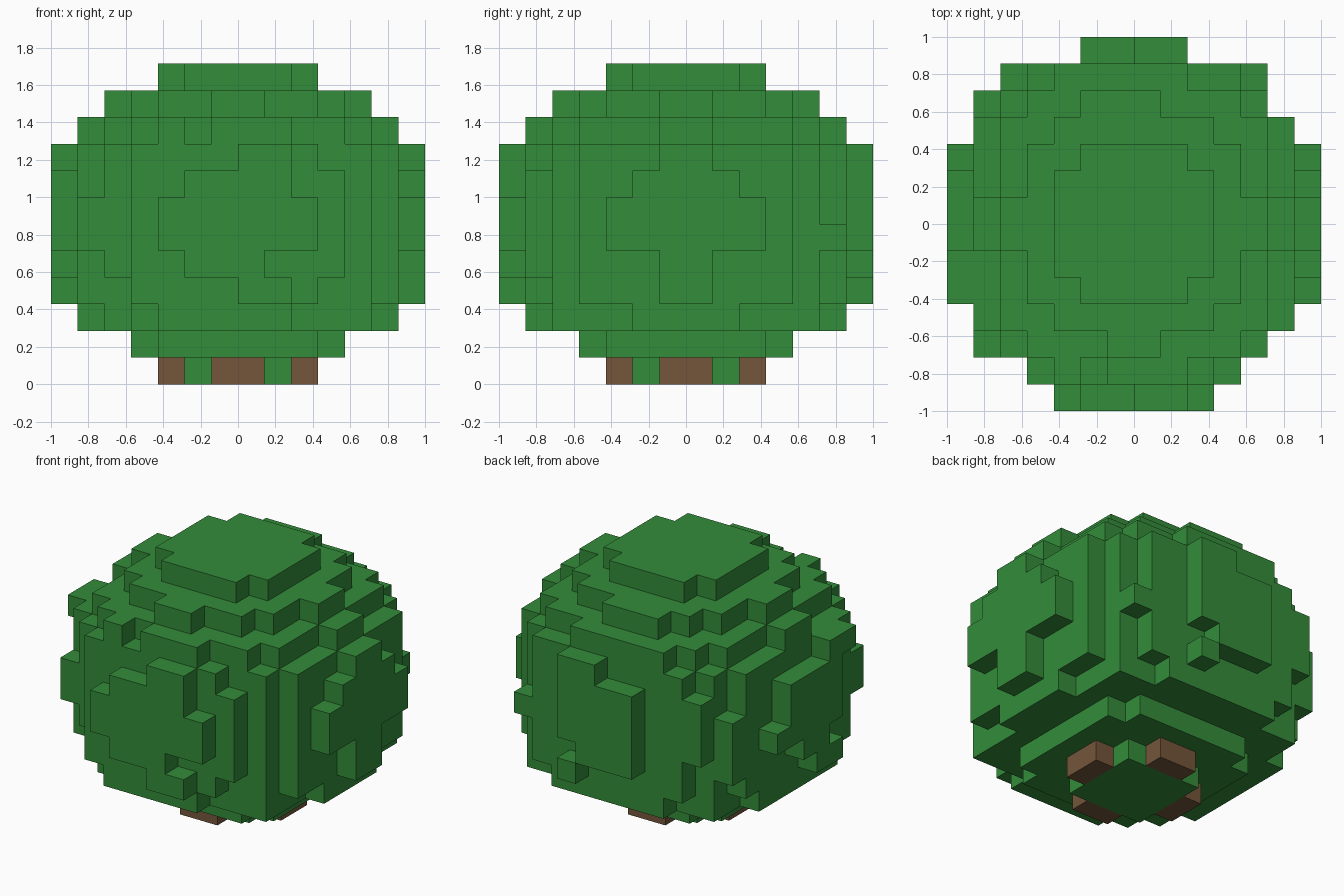
import bpy, bmesh
from mathutils import Vector

cube = bpy.data.objects.get("Cube")
if cube:
    bpy.data.objects.remove(cube, do_unlink=True)

U = 1 / 7  # size of one block


def material(name, rgb):
    m = bpy.data.materials.new(name)
    m.use_nodes = True
    col = (*rgb, 1)
    m.diffuse_color = col
    b = m.node_tree.nodes["Principled BSDF"]
    b.inputs["Base Color"].default_value = col
    b.inputs["Roughness"].default_value = 0.9
    return m


green = material("leaf green", (0.033, 0.262, 0.041))
brown = material("trunk brown", (0.175, 0.093, 0.044))


def box(x0, x1, y0, y1, z0, z1):
    """All block cells inside a box given in block units."""
    return {(x, y, z) for x in range(x0, x1) for y in range(y0, y1) for z in range(z0, z1)}


def build(name, cells, mat):
    """Outer skin of a set of cells, with flat areas merged."""
    bm = bmesh.new()
    verts = {}

    def vert(p):
        if p not in verts:
            verts[p] = bm.verts.new(Vector(p) * U)
        return verts[p]

    for c in sorted(cells):
        for axis in range(3):
            for side in (0, 1):
                n = list(c)
                n[axis] += 1 if side else -1
                if tuple(n) in cells:
                    continue
                quad = []
                for a, b in ((0, 0), (1, 0), (1, 1), (0, 1)):
                    p = list(c)
                    p[axis] += side
                    p[(axis + 1) % 3] += a
                    p[(axis + 2) % 3] += b
                    quad.append(vert(tuple(p)))
                bm.faces.new(quad if side else quad[::-1])
    bmesh.ops.dissolve_limit(bm, angle_limit=0.01, verts=bm.verts, edges=bm.edges)
    bmesh.ops.triangulate(bm, faces=[f for f in bm.faces if len(f.verts) > 4])
    me = bpy.data.meshes.new(name)
    bm.to_mesh(me)
    bm.free()
    me.materials.append(mat)
    ob = bpy.data.objects.new(name, me)
    bpy.context.collection.objects.link(ob)
    return ob


def cross(a, b, z0, z1):
    """Square of half size a with its corners cut back to b."""
    return box(-a, a, -b, b, z0, z1) | box(-b, b, -a, a, z0, z1)


leaves = set()

# Underside, core and crown
leaves |= box(-2, 2, -2, 2, 0, 1)
leaves |= cross(4, 3, 1, 2)
leaves |= box(-5, 5, -5, 5, 2, 9) - box(-5, -4, -5, -4, 2, 4)
leaves |= cross(5, 4, 9, 10)
leaves |= cross(4, 3, 10, 11)
leaves |= cross(3, 2, 11, 12)
leaves |= box(-5, 5, -1, 1, 10, 11) | box(-2, 1, 4, 5, 10, 11) | box(-1, 1, -5, -4, 10, 11)

# Front bulge: (x0, x1, z0, z1) at each depth
for x0, x1, z0, z1 in ((-3, 2, 2, 3), (-4, 3, 3, 4), (-4, 4, 4, 8), (-4, 3, 8, 9),
                       (-3, -2, 9, 10), (-1, 2, 9, 10)):
    leaves |= box(x0, x1, -6, -5, z0, z1)
for x0, x1, z0, z1 in ((0, 2, 3, 4), (-2, 1, 4, 5), (-3, 3, 5, 7), (-2, 2, 7, 8), (0, 2, 8, 9)):
    leaves |= box(x0, x1, -7, -6, z0, z1)

# Back bulge
for x0, x1, z0, z1 in ((-3, 3, 2, 3), (-4, 4, 3, 9), (-5, -4, 5, 8), (4, 5, 5, 6), (-3, 2, 9, 10)):
    leaves |= box(x0, x1, 5, 6, z0, z1)
for x0, x1, z0, z1 in ((1, 2, 3, 4), (-2, 1, 4, 5), (-2, 2, 5, 8), (0, 2, 8, 9)):
    leaves |= box(x0, x1, 6, 7, z0, z1)

# Left bulge (+x): (y0, y1, z0, z1)
for y0, y1, z0, z1 in ((-2, 2, 2, 3), (-4, 4, 3, 9), (-1, 1, 9, 10)):
    leaves |= box(5, 6, y0, y1, z0, z1)
for y0, y1, z0, z1 in ((-1, 1, 3, 5), (-3, 3, 5, 7), (-2, 2, 7, 8), (-1, 1, 8, 9)):
    leaves |= box(6, 7, y0, y1, z0, z1)

# Right bulge (-x)
for y0, y1, z0, z1 in ((-3, 3, 2, 3), (-4, 4, 3, 9), (-5, -4, 5, 7), (4, 5, 4, 7), (-1, 1, 9, 10)):
    leaves |= box(-6, -5, y0, y1, z0, z1)
for y0, y1, z0, z1 in ((-2, 0, 3, 4), (-1, 1, 4, 5), (-2, 2, 5, 8), (2, 3, 5, 6), (-3, -1, 8, 9)):
    leaves |= box(-7, -6, y0, y1, z0, z1)

build("leaf_crown", leaves, green)

# Trunk stubs, one on each side of the underside
for name, r in (("front", (-1, 1, -3, -2)), ("back", (-1, 1, 2, 3)),
                ("left", (2, 3, -1, 1)), ("right", (-3, -2, -1, 1))):
    build("trunk_" + name, box(*r, 0, 1), brown)
